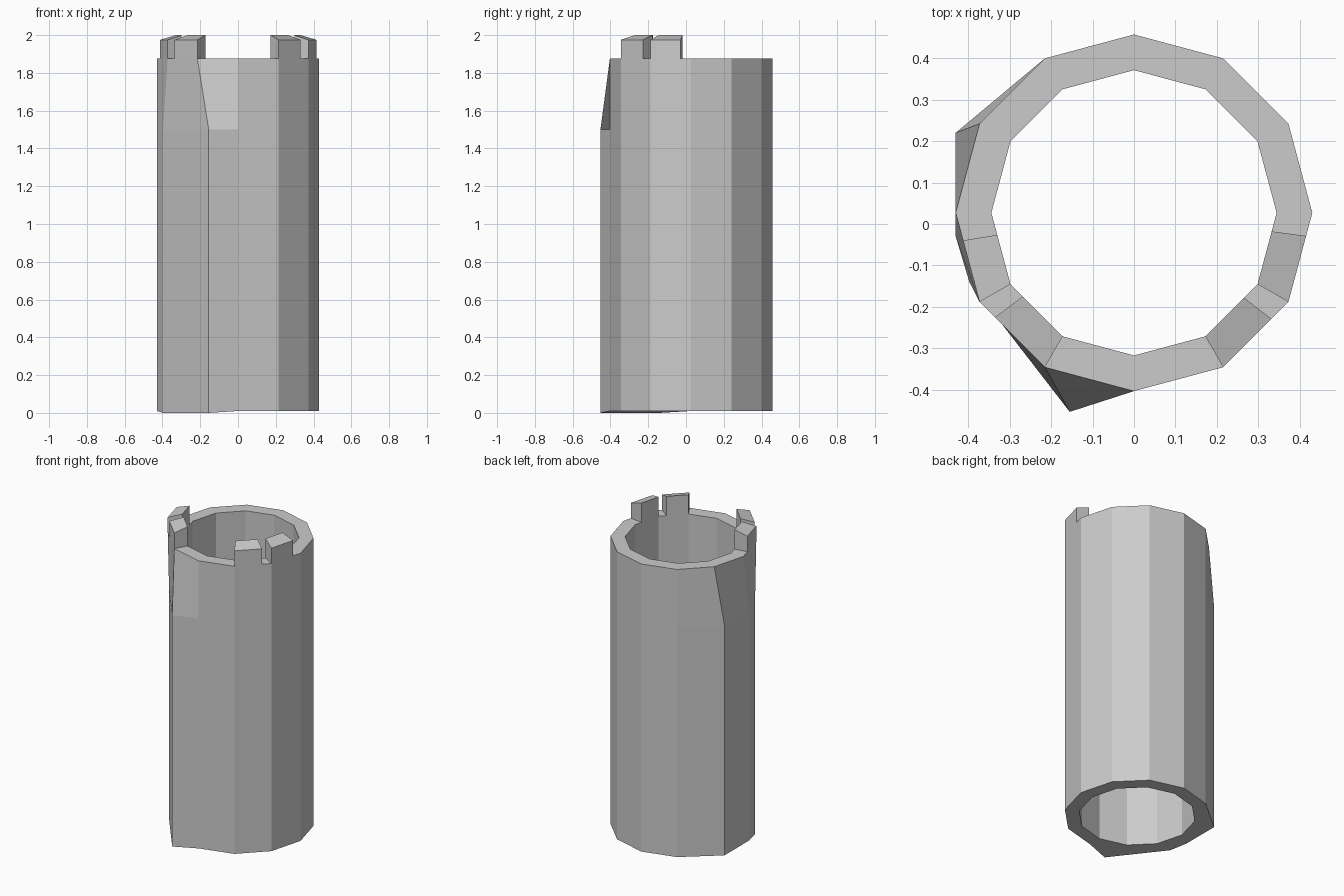
import bpy, math
from mathutils import Vector

if "Cube" in bpy.data.objects:
    bpy.data.objects.remove(bpy.data.objects["Cube"])

N, CY, R_OUT, R_IN = 12, 0.027, 0.43, 0.344
Z_LOW, Z_BEND, Z_TOP = 0.01, 1.5, 1.875


def corner(radius, i, z):
    a = 2 * math.pi * i / N
    return Vector((radius * math.cos(a), CY + radius * math.sin(a), z))


def make_object(name, verts, faces):
    mesh = bpy.data.meshes.new(name)
    mesh.from_pydata([tuple(v) for v in verts], [], faces)
    mesh.update()
    obj = bpy.data.objects.new(name, mesh)
    bpy.context.collection.objects.link(obj)
    return obj


# Tower wall: three outer rings, two inner rings; some lower corners are pushed out
shifted = {5: (-0.43, 0.22), 6: (-0.43, -0.03), 7: (-0.397, -0.14), 8: (-0.155, -0.453)}
rings = []
for radius, z in ((R_OUT, Z_LOW), (R_OUT, Z_BEND), (R_OUT, Z_TOP), (R_IN, Z_TOP), (R_IN, Z_LOW)):
    ring = [corner(radius, i, z) for i in range(N)]
    if radius == R_OUT and z < Z_TOP:
        for i, (x, y) in shifted.items():
            low = 0.0 if z == Z_LOW and i in (7, 8) else z
            ring[i] = Vector((x, y, low))
    rings.append(ring)
faces = []
for r in range(5):
    s = (r + 1) % 5
    for i in range(N):
        j = (i + 1) % N
        faces.append((r * N + i, r * N + j, s * N + j, s * N + i))
make_object("tower_wall", [v for ring in rings for v in ring], faces)


# Battlement blocks: part of one wall segment, top sloping down towards the outside
def merlon(name, a, b, t0, t1):
    def at(radius, t, z):
        return corner(radius, a, z).lerp(corner(radius, b, z), t)
    verts = [at(R_OUT, t0, Z_TOP), at(R_OUT, t1, Z_TOP), at(R_IN, t1, Z_TOP), at(R_IN, t0, Z_TOP),
             at(R_OUT, t0, 1.975), at(R_OUT, t1, 1.975), at(R_IN, t1, 2.0), at(R_IN, t0, 2.0)]
    quads = [(3, 2, 1, 0), (4, 5, 6, 7), (0, 1, 5, 4), (1, 2, 6, 5), (2, 3, 7, 6), (3, 0, 4, 7)]
    if (b - a) % N != 1:
        quads = [q[::-1] for q in quads]
    make_object(name, verts, quads)


merlon("merlon_right_side", 12, 11, 0.26, 1.0)
merlon("merlon_right_front", 11, 10, 0.26, 1.0)
merlon("merlon_left_side", 6, 7, 0.31, 1.0)
merlon("merlon_left_front", 7, 8, 0.235, 1.0)
